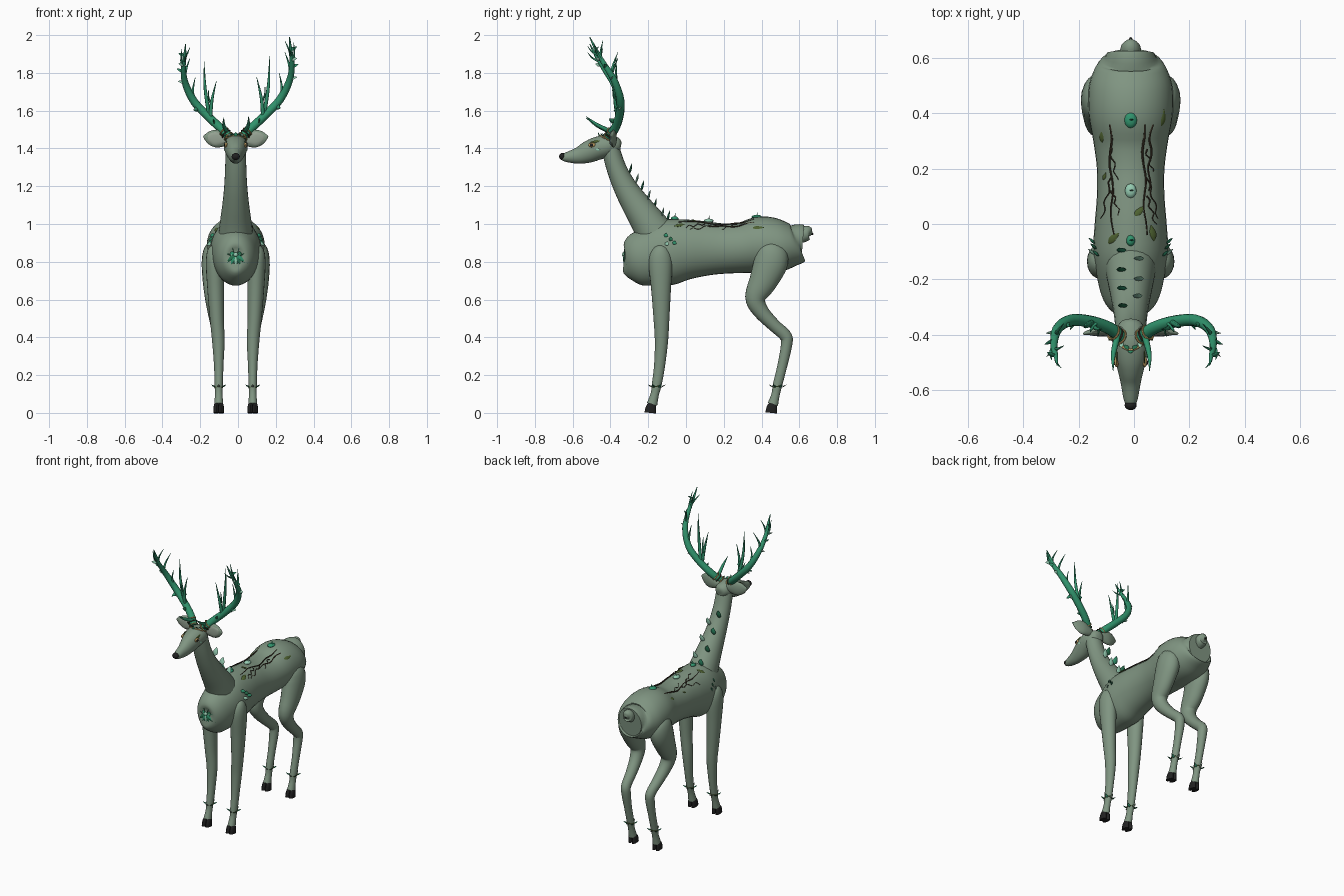
import bpy, bmesh, math, random
from mathutils import Vector, Matrix

random.seed(4)
CX = -0.012  # the body's centre line


def material(name, rgb):
    m = bpy.data.materials.new(name)
    m.diffuse_color = (*rgb, 1)
    return m


COAT = material("sage_coat", (0.215, 0.30, 0.222))
EMERALD = material("emerald", (0.03, 0.29, 0.15))
DEEP = material("deep_green", (0.02, 0.16, 0.075))
MINT = material("pale_mint", (0.30, 0.60, 0.44))
MOSS = material("moss", (0.075, 0.12, 0.03))
BARK = material("bark", (0.045, 0.033, 0.02))
BLACK = material("hoof_black", (0.015, 0.015, 0.015))
GOLD = material("gold", (0.50, 0.33, 0.12))
EAR = material("ear_inner", (0.30, 0.36, 0.29))


def finish(name, bm, mat):
    bmesh.ops.recalc_face_normals(bm, faces=bm.faces[:])
    me = bpy.data.meshes.new(name)
    bm.to_mesh(me)
    bm.free()
    me.materials.append(mat)
    for p in me.polygons:
        p.use_smooth = True
    me.set_sharp_from_angle(angle=math.radians(50))
    ob = bpy.data.objects.new(name, me)
    ob.location.x = CX
    bpy.context.collection.objects.link(ob)
    return ob


def spline(st, steps):
    """Catmull-Rom through stations, interpolating position and radii."""
    out = []
    for i in range(len(st) - 1):
        p = [st[max(i - 1, 0)], st[i], st[i + 1], st[min(i + 2, len(st) - 1)]]
        for k in range(steps):
            t = k / steps
            out.append([0.5 * (2 * b + (c - a) * t + (2 * a - 5 * b + 4 * c - d) * t * t
                               + (3 * b - a - 3 * c + d) * t ** 3) for a, b, c, d in zip(*p)])
    return out + [list(st[-1])]


def loft(name, stations, mat, sides=20, ref=(1, 0, 0), steps=4):
    """Stations are (x, y, z, radius along ref, other radius)."""
    pts = spline(stations, steps)
    bm, rings = bmesh.new(), []
    for i, s in enumerate(pts):
        t = (Vector(pts[min(i + 1, len(pts) - 1)][:3]) - Vector(pts[max(i - 1, 0)][:3])).normalized()
        u = Vector(ref)
        u = (u - t * u.dot(t)).normalized()
        v = t.cross(u)
        ra, rb = max(s[3], 0.0005), max(s[4], 0.0005)
        angles = [2 * math.pi * k / sides for k in range(sides)]
        rings.append([bm.verts.new(Vector(s[:3]) + u * ra * math.cos(a) + v * rb * math.sin(a)) for a in angles])
    for a, b in zip(rings, rings[1:]):
        for k in range(sides):
            bm.faces.new((a[k], a[(k + 1) % sides], b[(k + 1) % sides], b[k]))
    bm.faces.new(rings[0])
    bm.faces.new(rings[-1])
    return finish(name, bm, mat)


def ball(name, loc, size, mat, seg=16):
    bm = bmesh.new()
    bmesh.ops.create_uvsphere(bm, u_segments=seg, v_segments=seg // 2, radius=1,
                              matrix=Matrix.Translation(loc) @ Matrix.Diagonal((*size, 1)))
    return finish(name, bm, mat)


def leaf(name, base, direction, length, width, mat, ref=(1, 0, 0)):
    b, d = Vector(base), Vector(direction).normalized() * length
    prof = [(0, .15), (.2, .8), (.45, 1), (.75, .6), (1, .02)]
    loft(name, [(*(b + d * f), width * w, width * w * .35) for f, w in prof], mat, 8, ref, 2)


def ring(name, centre, axis, radius, thick, mat):
    q = Vector((0, 0, 1)).rotation_difference(Vector(axis))
    bm, rows = bmesh.new(), []
    for i in range(20):
        a = math.tau * i / 20
        rows.append([bm.verts.new(q @ Vector(((radius + thick * math.cos(b)) * math.cos(a),
                     (radius + thick * math.cos(b)) * math.sin(a), thick * math.sin(b))) + Vector(centre))
                     for b in [math.tau * j / 6 for j in range(6)]])
    for i in range(20):
        for j in range(6):
            a, b = rows[i], rows[(i + 1) % 20]
            bm.faces.new((a[j], b[j], b[(j + 1) % 6], a[(j + 1) % 6]))
    finish(name, bm, mat)


# torso: y, centre z, half width, half height
TORSO = [(-.328, .80, .025, .04), (-.315, .80, .065, .09), (-.27, .81, .10, .135), (-.2, .825, .12, .155),
         (-.1, .85, .135, .175), (0, .865, .13, .16), (.1, .87, .122, .145), (.2, .87, .122, .133),
         (.3, .875, .135, .135), (.4, .89, .152, .15), (.5, .885, .15, .138), (.57, .89, .125, .11),
         (.6, .90, .095, .10), (.618, .90, .085, .095)]
loft("torso", [(0, y, z, rx, rz) for y, z, rx, rz in TORSO], COAT, 32)


def back_z(x, y):
    for a, b in zip(TORSO, TORSO[1:]):
        if a[0] <= y <= b[0]:
            f = (y - a[0]) / (b[0] - a[0])
            z, rx, rz = [a[i] + (b[i] - a[i]) * f for i in (1, 2, 3)]
            return z + rz * math.sqrt(max(0, 1 - (x / rx) ** 2))
    return 0.9


# neck, head, nose, tail
loft("neck", [(0, -.12, .88, .10, .12), (0, -.195, 1.0, .085, .092), (0, -.27, 1.11, .07, .074),
              (0, -.325, 1.2, .061, .061), (0, -.37, 1.3, .056, .052), (0, -.40, 1.40, .054, .048)], COAT, 24)
loft("head", [(0, -.343, 1.42, .01, .01), (0, -.355, 1.42, .038, .036), (0, -.41, 1.415, .062, .058),
              (0, -.47, 1.40, .06, .061), (0, -.52, 1.38, .049, .057), (0, -.57, 1.362, .037, .044),
              (0, -.63, 1.354, .026, .027), (0, -.655, 1.354, .017, .017)], COAT, 24)
ball("nose", (0, -.654, 1.357), (.022, .018, .019), BLACK)
loft("tail", [(0, .60, .93, .03, .035), (0, .625, .945, .037, .04), (0, .648, .955, .032, .036),
              (0, .662, .952, .014, .016), (0, .668, .95, .003, .003)], COAT, 16)
ball("tail_tip", (0, .668, .948), (.006, .007, .006), BLACK, 8)

FRONT_LEG = [(.10, -.135, .885, .015, .015), (.105, -.135, .865, .04, .045), (.11, -.135, .80, .048, .063),
             (.106, -.132, .65, .044, .052), (.10, -.13, .50, .037, .042), (.092, -.13, .38, .033, .035),
             (.09, -.14, .25, .025, .029), (.09, -.155, .15, .022, .026), (.09, -.165, .10, .02, .022),
             (.09, -.18, .045, .024, .028)]
HIND_LEG = [(.10, .45, .89, .025, .03), (.115, .45, .865, .052, .075), (.118, .45, .80, .062, .09),
            (.12, .41, .70, .055, .075), (.117, .368, .61, .046, .055), (.11, .395, .54, .04, .042),
            (.10, .465, .465, .034, .034), (.093, .525, .41, .03, .033), (.09, .533, .365, .029, .03),
            (.09, .51, .25, .023, .026), (.09, .485, .15, .022, .025), (.09, .475, .10, .02, .022),
            (.09, .46, .045, .024, .028)]
# antler beam and tines (base, tip, radius)
BEAM = [(.035, -.41, 1.46, .023), (.085, -.375, 1.51, .023), (.16, -.352, 1.58, .022), (.235, -.348, 1.66, .021),
        (.285, -.38, 1.76, .018), (.298, -.435, 1.85, .013), (.29, -.48, 1.93, .008), (.285, -.51, 1.99, .002)]
TINES = [((.05, -.40, 1.49), (.068, -.53, 1.57), .012), ((.145, -.36, 1.56), (.11, -.38, 1.78), .011),
         ((.15, -.355, 1.58), (.18, -.37, 1.89), .011), ((.135, -.36, 1.64), (.155, -.39, 1.73), .006),
         ((.24, -.35, 1.67), (.23, -.37, 1.80), .008), ((.29, -.40, 1.78), (.26, -.36, 1.91), .008),
         ((.297, -.43, 1.84), (.307, -.49, 1.96), .007), ((.292, -.45, 1.87), (.26, -.44, 1.97), .007),
         ((.292, -.46, 1.89), (.27, -.52, 1.94), .006)]
SPRIGS = [((.20, -.355, 1.61), (.8, .2, .1), MINT), ((.215, -.35, 1.63), (.4, -.7, -.4), EMERALD),
          ((.285, -.39, 1.77), (1, -.1, .2), MINT), ((.297, -.42, 1.83), (1, -.4, .5), EMERALD),
          ((.295, -.45, 1.87), (.8, -.8, .2), MINT), ((.29, -.48, 1.92), (.9, .5, .5), EMERALD),
          ((.12, -.37, 1.54), (.2, -.9, .4), DEEP)]

for s, side in ((1, "right"), (-1, "left")):
    # legs, cloven hooves and ankle leaves
    for kind, path in (("front", FRONT_LEG), ("hind", HIND_LEG)):
        loft(f"{kind}_leg_{side}", [(s * p[0], *p[1:]) for p in path], COAT, 20)
        hy, ay = path[-1][1] - .006, path[-3][1]
        for toe in (-.013, .013):
            tx = s * .09 + toe
            loft(f"{kind}_hoof_{side}", [(tx, hy - .003, 0, .014, .031), (tx, hy, .025, .0145, .028),
                 (tx, hy + .005, .045, .012, .022), (tx, hy + .008, .056, .006, .01)], BLACK, 12)
        ring(f"{kind}_ankle_vine_{side}", (s * .09, ay, .14), (0, -.2, 1), .024, .003, MOSS)
        for k in range(6):
            a = math.tau * (k + .5) / 6
            c, n = math.cos(a), math.sin(a)
            leaf(f"{kind}_ankle_leaf_{side}", (s * .09 + .02 * c, ay + .022 * n, .135), (c, n, .6), .03, .008,
                 (EMERALD, COAT, DEEP)[k % 3], (-n, c, 0))
    # ears
    loft(f"ear_{side}", [(s * .03, -.385, 1.44, .02, .014), (s * .06, -.385, 1.445, .036, .018),
         (s * .10, -.385, 1.452, .047, .018), (s * .14, -.39, 1.458, .035, .012),
         (s * .165, -.395, 1.462, .012, .006), (s * .172, -.395, 1.463, .002, .002)], COAT, 16, (0, 0, 1))
    loft(f"ear_inner_{side}", [(s * .05, -.399, 1.443, .014, .005), (s * .10, -.401, 1.451, .034, .005),
         (s * .135, -.399, 1.457, .025, .005), (s * .158, -.397, 1.46, .004, .002)], EAR, 12, (0, 0, 1))
    # eyes and cheek marks
    ball(f"eye_{side}", (s * .051, -.497, 1.418), (.009, .02, .013), GOLD, 12)
    ball(f"pupil_{side}", (s * .057, -.50, 1.418), (.0055, .01, .008), BLACK, 12)
    leaf(f"cheek_leaf_{side}", (s * .06, -.455, 1.39), (0, -1, .3), .03, .006, MINT, (0, 0, 1))
    leaf(f"brow_leaf_{side}", (s * .05, -.45, 1.438), (0, -1, -.1), .06, .008, MOSS, (0, 0, 1))
    # antlers, the left one slightly smaller
    k = 1 if s > 0 else .93

    def put(p):
        return (s * p[0] * k, p[1], 1.46 + (p[2] - 1.46) * k)
    loft(f"antler_{side}", [(*put(p), p[3], p[3]) for p in BEAM], EMERALD, 12, (0, 1, 0))
    for a, b, r in TINES:
        a, b = Vector(put(a)), Vector(put(b))
        m = a.lerp(b, .5) + Vector((s * .008, -.006, -.004))
        loft(f"tine_{side}", [(*a, r, r), (*m, r * .75, r * .75), (*b, .001, .001)], EMERALD, 8, (0.2, 1, 0.1))
    for p, d, m in SPRIGS:
        leaf(f"antler_leaf_{side}", put(p), (s * d[0], d[1], d[2]), .042, .011, m, (0, .6, .8))
    # bands and wreath at the antler base
    for i, m in enumerate((GOLD, BARK, GOLD)):
        ring(f"antler_band_{side}", (s * (.038 + .012 * i), -.408 + .008 * i, 1.463 + .013 * i),
             (s * .6, .35, .6), .026, .004, m)
    for i in range(4):
        leaf(f"wreath_leaf_{side}", (s * (.02 + .014 * i), -.435 + .01 * i, 1.463), (s * (i - 1) * .4, -.7, .6),
             .028, .009, (DEEP, MINT, EMERALD, MOSS)[i])
    # shoulder leaves
    for i, (y, z) in enumerate([(-.115, .945), (-.09, .925), (-.07, .905), (-.11, .90)]):
        x = .135 * math.sqrt(1 - ((z - .855) / .17) ** 2)
        leaf(f"shoulder_leaf_{side}", (s * x, y, z), (s * .7, .6, -.3), .032, .011,
             (EMERALD, DEEP, EMERALD, MINT)[i], (0, .5, 1))

loft("brow_circlet", [(-.05, -.43, 1.455, .004, .004), (0, -.455, 1.467, .005, .005),
                      (.05, -.43, 1.455, .004, .004)], GOLD, 8, (0, 0, 1))
leaf("forehead_gem", (0, -.455, 1.455), (0, -.35, 1), .035, .01, EMERALD)

# leaves down the back of the neck
CREST = [(-.025, -.285, 1.27, DEEP), (.022, -.25, 1.22, MINT), (-.028, -.222, 1.18, EMERALD),
         (.026, -.188, 1.13, MINT), (-.03, -.155, 1.085, DEEP), (.026, -.115, 1.04, MINT), (-.03, -.085, 1.02, EMERALD)]
for i, (x, y, z, m) in enumerate(CREST):
    leaf("crest_leaf", (x, y - .015, z - .005), (x * 6, .25, 1), .058, .018, m)

# buds and moss leaves on the back
for y, m, r in ((.375, EMERALD, .023), (.12, MINT, .021), (-.06, EMERALD, .016)):
    z = back_z(0, y)
    ball("back_bud", (0, y, z + .004), (r, r * 1.25, .012), m, 12)
    leaf("bud_sprout", (0, y, z), (.2, .1, 1), .034, .007, m)
for x, y, dx, r in ((.105, .35, .25, .016), (-.105, .295, .1, .012), (.015, .03, 1, .012),
                    (-.08, -.07, 1, .014), (.085, -.06, -.2, .014), (-.10, .16, .4, .007)):
    d = Vector((dx, 1, 0)).normalized() * r * 4.2
    x2, y2 = x + d.x, y + d.y
    z, z2 = back_z(x, y), back_z(x2, y2)
    leaf("moss_leaf", (x, y, z + .003), (d.x, d.y, z2 - z), r * 4.2, r, MOSS, (1, 0, -x * 6))

# trailing vines over the back
VINES = [(-.075, .36, -.065, -.04), (.045, .36, .055, -.04), (.075, .36, .065, .12),
         (-.07, .17, -.105, .02), (-.068, .12, -.04, .03), (.06, .17, .10, .02), (.06, .10, .09, .0),
         (-.075, .28, -.05, .16), (.055, .27, .08, .19)]
for n, (x0, y0, x1, y1) in enumerate(VINES):
    pts = []
    for i in range(9):
        f = i / 8
        x = x0 + (x1 - x0) * f + .006 * math.sin(i * 1.7 + n)
        y = y0 + (y1 - y0) * f
        r = (.0045 if n < 3 else .003) * (1 - .5 * f)
        pts.append((x, y, back_z(x, y) + .004, r, r))
    loft("back_vine", pts, BARK, 6, steps=2)

# leafy rosette on the chest
for i in range(9):
    a = math.radians(-20 + 220 * i / 8) + math.pi
    c, n = math.cos(a), math.sin(a)
    leaf("chest_leaf", (0, -.328, .835), (c, -.02 if n < -.5 else .3, n), .055 if n < -.4 else .045, .012,
         (EMERALD, MINT, DEEP)[i % 3], (-n, 0, c))
for i in range(8):
    a = math.tau * (i + .5) / 8
    loft("chest_tendril", [(math.cos(a) * q * .8, -.329 + w, .82 + math.sin(a) * q, .002, .002)
         for q, w in ((.02, 0), (.05, .003), (.085, .017))], DEEP, 5, (0, 1, .1))
ball("chest_bud", (0, -.33, .838), (.012, .01, .012), MINT, 10)
